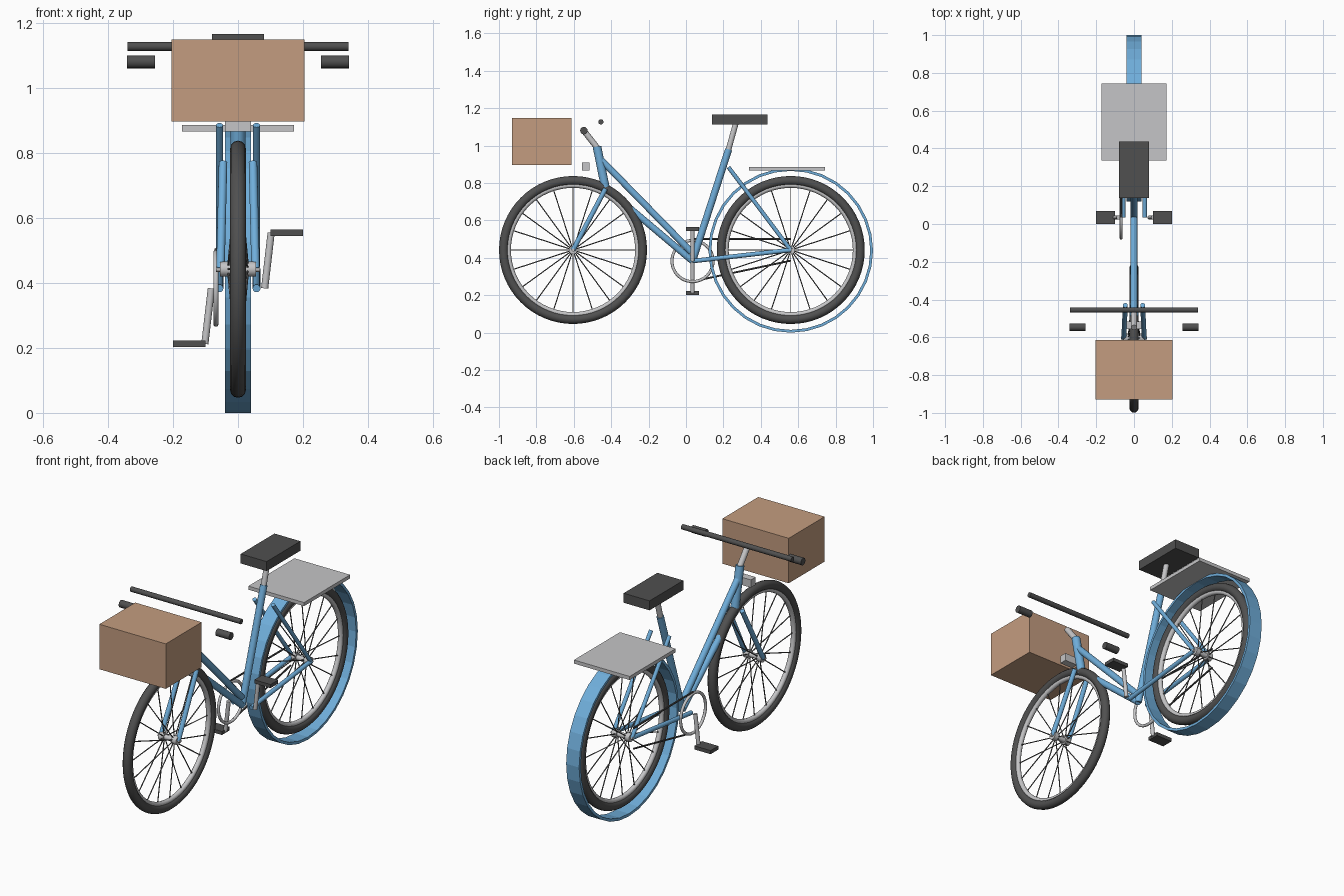
import bpy, bmesh, math
from mathutils import Vector, Matrix

cube = bpy.data.objects.get("Cube")
if cube:
    bpy.data.objects.remove(cube, do_unlink=True)


def material(name, color):
    m = bpy.data.materials.new(name)
    m.use_nodes = True
    rgba = (*color, 1)
    m.diffuse_color = rgba
    m.node_tree.nodes["Principled BSDF"].inputs["Base Color"].default_value = rgba
    return m


BLUE = material("sky_blue_paint", (0.16, 0.42, 0.70))
STEEL = material("light_steel", (0.56, 0.56, 0.57))
DARK = material("dark_rubber", (0.08, 0.08, 0.08))
SPOKE = material("spoke_grey", (0.15, 0.15, 0.15))
TAN = material("tan_basket", (0.55, 0.335, 0.215))


def finish(ob, name, mat, smooth=True):
    ob.name = ob.data.name = name
    ob.data.materials.append(mat)
    if smooth:
        bpy.ops.object.select_all(action='DESELECT')
        ob.select_set(True)
        bpy.context.view_layer.objects.active = ob
        bpy.ops.object.shade_smooth_by_angle(angle=math.radians(40))
    return ob


def rods(name, segments, radius, mat, sides=16):
    """Round bars between pairs of points, as one object."""
    bm = bmesh.new()
    for a, b in segments:
        a, b = Vector(a), Vector(b)
        axis = b - a
        turn = axis.to_track_quat('Z', 'Y').to_matrix().to_4x4()
        bmesh.ops.create_cone(bm, cap_ends=True, segments=sides, radius1=radius,
                              radius2=radius, depth=axis.length,
                              matrix=Matrix.Translation((a + b) / 2) @ turn)
    me = bpy.data.meshes.new(name)
    bm.to_mesh(me)
    bm.free()
    ob = bpy.data.objects.new(name, me)
    bpy.context.collection.objects.link(ob)
    return finish(ob, name, mat)


def tube(name, a, b, radius, mat):
    """Bar in the middle plane, from (y, z) to (y, z)."""
    return rods(name, [((0, *a), (0, *b))], radius, mat)


def pair(name, a, b, radius, mat):
    """The same bar on the left and the right."""
    return rods(name, [((s * a[0], *a[1:]), (s * b[0], *b[1:])) for s in (1, -1)], radius, mat)


def box(name, low, high, mat):
    low, high = Vector(low), Vector(high)
    bpy.ops.mesh.primitive_cube_add(size=1, location=(low + high) / 2)
    ob = bpy.context.object
    ob.data.transform(Matrix.Diagonal((*(high - low), 1)))
    return finish(ob, name, mat, False)


def ring(name, center, major, minor, mat, around=64):
    bpy.ops.mesh.primitive_torus_add(location=center, rotation=(0, math.pi / 2, 0),
                                     major_radius=major, minor_radius=minor,
                                     major_segments=around, minor_segments=12)
    return finish(bpy.context.object, name, mat)


AXLE_Z = 0.442
FRONT, REAR = (-0.604, AXLE_Z), (0.56, AXLE_Z)
BRACKET = (0.035, 0.383)

# Wheels
for label, (y, z) in (("front", FRONT), ("rear", REAR)):
    ring(label + "_tyre", (0, y, z), 0.371, 0.0245, DARK)
    ring(label + "_rim", (0, y, z), 0.346, 0.014, STEEL)
    rods(label + "_hub", [((-0.03, y, z), (0.03, y, z))], 0.014, STEEL)
    pair(label + "_hub_flange", (0.025, y, z), (0.055, y, z), 0.023, STEEL)
    rods(label + "_axle", [((-0.068, y, z), (0.068, y, z))], 0.008, STEEL)
    spokes = []
    for i in range(20):
        t = math.tau * i / 20
        side = 0.03 if i % 2 else -0.03
        dy, dz = math.cos(t), math.sin(t)
        spokes.append(((side, y + 0.015 * dy, z + 0.015 * dz),
                       (0, y + 0.34 * dy, z + 0.34 * dz)))
    rods(label + "_spokes", spokes, 0.003, SPOKE, 6)

# Rear mudguard hoop
bpy.ops.mesh.primitive_cylinder_add(vertices=32, radius=0.44, depth=0.08, end_fill_type='NOTHING',
                                    location=(0, 0.56, 0.44), rotation=(0, math.pi / 2, 0))
guard = finish(bpy.context.object, "rear_mudguard", BLUE, False)
shell = guard.modifiers.new("thickness", 'SOLIDIFY')
shell.thickness = 0.015
shell.offset = -1

# Frame
tube("head_tube", (-0.476, 0.995), (-0.428, 0.76), 0.023, BLUE)
tube("upper_down_tube", (-0.455, 0.925), (0.03, 0.43), 0.018, BLUE)
tube("lower_down_tube", (-0.43, 0.775), BRACKET, 0.018, BLUE)
tube("seat_tube", BRACKET, (0.228, 0.98), 0.019, BLUE)
pair("fork_blade", (0.046, -0.43, 0.77), (0.054, *FRONT), 0.013, BLUE)
pair("seat_stay", (0.057, 0.227, 0.885), (0.057, *REAR), 0.011, BLUE)
pair("chain_stay", (0.057, *BRACKET), (0.057, *REAR), 0.012, BLUE)

# Saddle
tube("seat_post", (0.222, 0.96), (0.268, 1.125), 0.015, STEEL)
box("saddle", (-0.08, 0.138, 1.113), (0.08, 0.436, 1.166), DARK)

# Steering
tube("stem", (-0.472, 0.985), (-0.548, 1.082), 0.016, STEEL)
rods("handlebar", [((-0.34, -0.455, 1.127), (0.34, -0.455, 1.127))], 0.014, DARK)
pair("grip", (0.256, -0.546, 1.08), (0.341, -0.546, 1.08), 0.02, DARK)

# Luggage
box("front_basket", (-0.205, -0.93, 0.897), (0.205, -0.613, 1.148), TAN)
box("rear_rack", (-0.172, 0.337, 0.866), (0.172, 0.743, 0.886), STEEL)
box("front_lamp", (-0.04, -0.557, 0.866), (0.04, -0.515, 0.909), STEEL)

# Drivetrain, with the chainring and chain on the right
ring("chainring", (-0.068, *BRACKET), 0.11, 0.008, STEEL, 48)
rods("chain", [((-0.068, 0.035, 0.502), (-0.068, 0.56, 0.5)),
               ((-0.068, 0.035, 0.274), (-0.068, 0.56, 0.385))], 0.005, DARK, 8)
for label, s, up in (("left", 1, 1), ("right", -1, -1)):
    y, z = BRACKET
    tip = z + up * 0.171
    rods(label + "_crank", [((s * 0.082, y, z), (s * 0.102, y, tip))], 0.011, STEEL)
    box(label + "_pedal", (min(s * 0.1, s * 0.2), y - 0.034, tip - 0.01),
        (max(s * 0.1, s * 0.2), y + 0.034, tip + 0.01), DARK)
